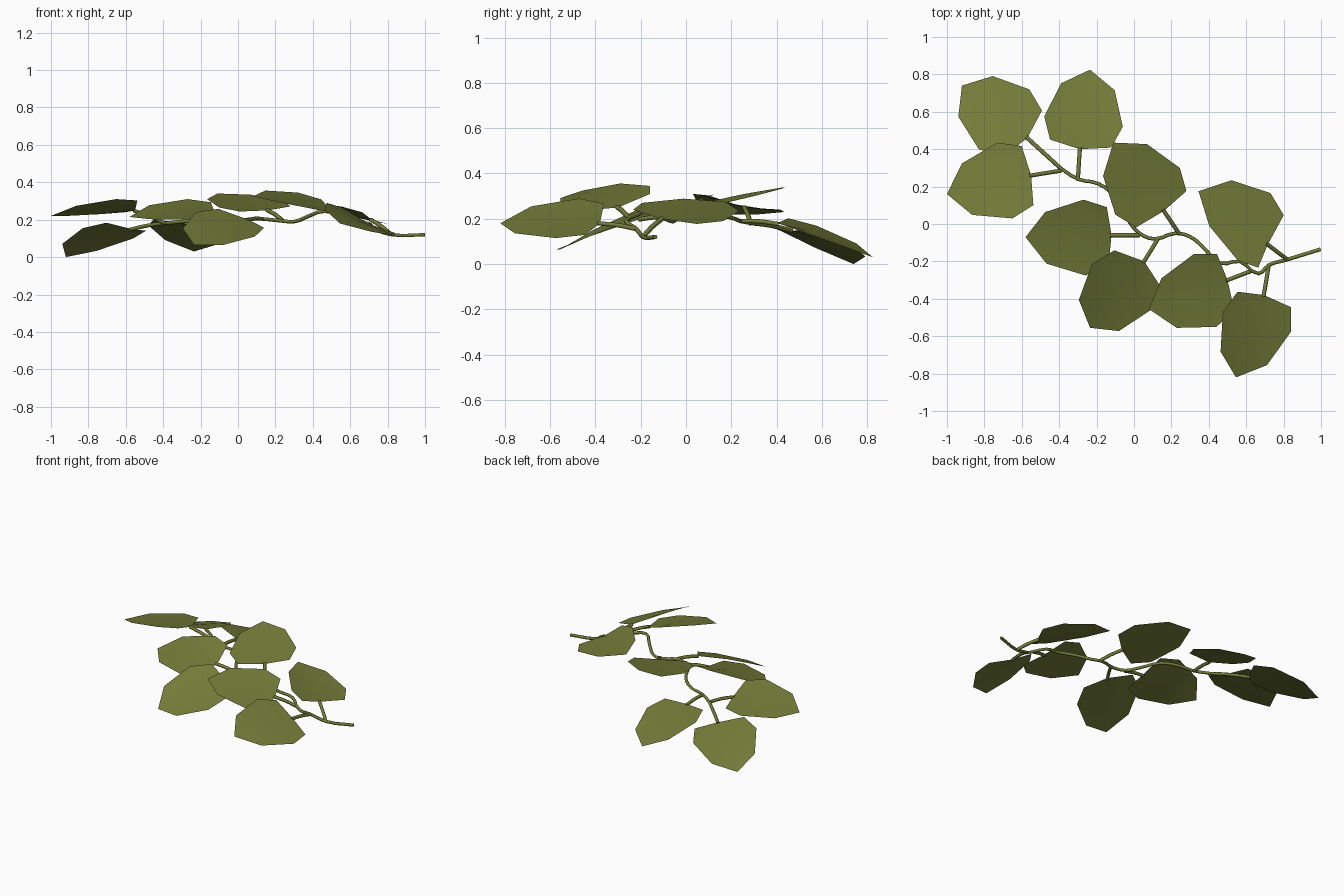
import bpy
from mathutils import Vector as V

if "Cube" in bpy.data.objects:
    bpy.data.objects.remove(bpy.data.objects["Cube"])

green = bpy.data.materials.new("leaf_green")
green.diffuse_color = (0.17, 0.2, 0.04, 1)
green.use_nodes = True
green.node_tree.nodes["Principled BSDF"].inputs["Base Color"].default_value = green.diffuse_color


def tube(name, points, radius):
    """Thin rounded tube along a smooth path, converted to a mesh."""
    cu = bpy.data.curves.new(name, 'CURVE')
    cu.dimensions = '3D'
    cu.bevel_depth = radius
    cu.bevel_resolution = 1
    cu.resolution_u = 3
    cu.use_fill_caps = True
    sp = cu.splines.new('BEZIER')
    sp.bezier_points.add(len(points) - 1)
    for bp, p in zip(sp.bezier_points, points):
        bp.co = p
        bp.handle_left_type = bp.handle_right_type = 'AUTO'
    ob = bpy.data.objects.new(name, cu)
    bpy.context.collection.objects.link(ob)
    bpy.ops.object.select_all(action='DESELECT')
    ob.select_set(True)
    bpy.context.view_layer.objects.active = ob
    bpy.ops.object.convert(target='MESH')
    ob = bpy.context.object
    ob.data.materials.clear()
    ob.data.materials.append(green)
    ob.data.shade_smooth()


def leaf(name, base, tip, side_a, side_b):
    """Broad leaf: shoulder, widest and front point on each side of a midrib."""
    b, t = V(base), V(tip)
    a = t - b

    def edge(w):
        d = V(w) - b
        return [b + d * .78 - a * .2, V(w), b + d * .68 + a * .55]

    ea, eb = edge(side_a), edge(side_b)
    m1, m2 = b + a * .33, b + a * .75
    m1.z = (ea[1].z + eb[1].z) / 2 - .008
    m2.z = (ea[2].z + eb[2].z) / 2 - .004
    verts = [b, t, m1, m2] + ea + eb
    faces = [(0, 4, 5, 2), (2, 5, 6, 3), (3, 6, 1),
             (0, 2, 8, 7), (2, 3, 9, 8), (3, 1, 9)]
    # keep the upper side facing up
    if a.cross(V(side_a) - b).z > 0:
        faces = [f[::-1] for f in faces]
    me = bpy.data.meshes.new(name)
    me.from_pydata(verts, [], faces)
    me.flip_normals()
    me.materials.append(green)
    me.shade_smooth()
    ob = bpy.data.objects.new(name, me)
    bpy.context.collection.objects.link(ob)


# Main winding stem
tube("stem", [(.998, -.135, .12), (.82, -.19, .12), (.72, -.22, .155),
              (.665, -.265, .19), (.565, -.2, .225), (.46, -.21, .245),
              (.38, -.135, .22), (.30, -.068, .19), (.22, -.05, .195),
              (.11, -.08, .205), (.03, -.05, .2), (-.03, .02, .21),
              (-.1, .145, .215), (-.19, .215, .2), (-.3, .24, .19),
              (-.395, .30, .18)], .01)

# Leaves: stalk start on stem, leaf base, tip, widest point on each side
leaves = [
    [(-.395, .30, .18), (-.57, .46, .15), (-.92, .74, .0), (-.56, .72, .10), (-.83, .40, .155)],
    [(-.39, .285, .18), (-.55, .26, .25), (-1, .16, .22), (-.73, .435, .23), (-.65, .03, .31)],
    [(-.30, .24, .19), (-.29, .40, .18), (-.235, .825, .03), (-.48, .575, .17), (-.06, .52, .14)],
    [(.24, -.05, .195), (.16, .07, .25), (-.11, .435, .34), (.245, .30, .30), (-.10, .05, .265)],
    [(.03, -.06, .20), (-.12, -.06, .225), (-.58, -.07, .215), (-.27, .13, .31), (-.26, -.275, .20)],
    [(.13, -.075, .205), (.055, -.20, .20), (-.235, -.555, .065), (-.225, -.215, .24), (.09, -.46, .11)],
    [(.63, -.25, .20), (.50, -.30, .25), (.08, -.455, .325), (.32, -.16, .345), (.44, -.55, .25)],
    [(.82, -.19, .12), (.715, -.11, .20), (.345, .175, .275), (.73, .165, .19), (.555, -.195, .27)],
    [(.72, -.22, .155), (.695, -.38, .18), (.545, -.82, .18), (.475, -.47, .29), (.84, -.575, .115)],
]
for i, (start, base, tip, wa, wb) in enumerate(leaves, 1):
    s, b = V(start), V(base)
    mid = (s + b) / 2 + V((0, 0, .004))
    tube(f"leaf_stalk_{i}", [s, mid, b + (V(tip) - b) * .02], .011)
    leaf(f"leaf_{i}", base, tip, wa, wb)
